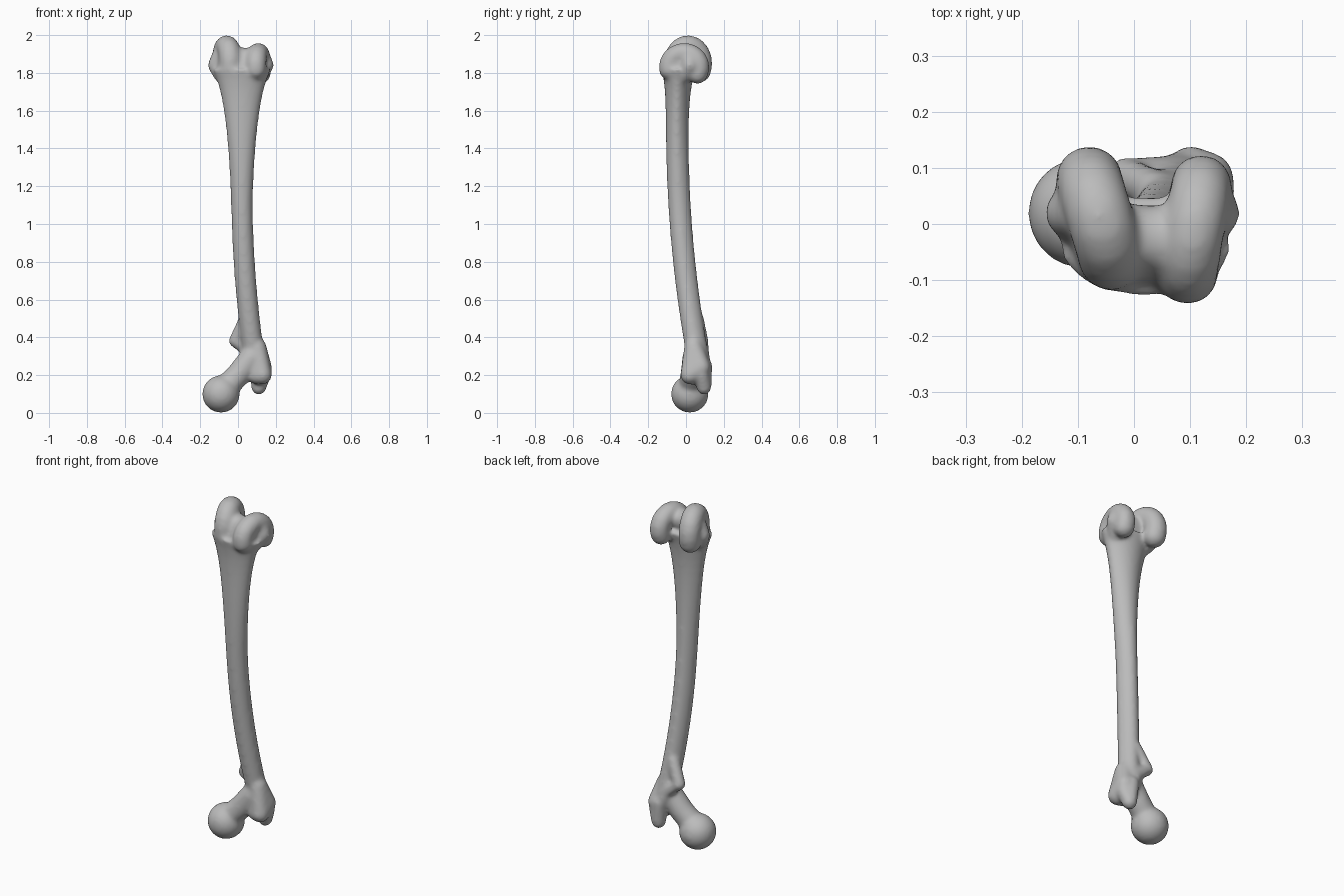
import bpy, bmesh
from math import sin, cos, pi
from mathutils import Matrix, Vector

cube = bpy.data.objects.get("Cube")
if cube:
    bpy.data.objects.remove(cube, do_unlink=True)

bone_grey = bpy.data.materials.new("bone_grey")
bone_grey.use_nodes = True
bone_grey.diffuse_color = (0.5, 0.5, 0.5, 1)
shader = bone_grey.node_tree.nodes["Principled BSDF"]
shader.inputs["Base Color"].default_value = bone_grey.diffuse_color

bone = bmesh.new()


def merge(part):
    """Move a finished part into the bone."""
    bmesh.ops.recalc_face_normals(part, faces=part.faces)
    mesh = bpy.data.meshes.new("part")
    part.to_mesh(mesh)
    part.free()
    bone.from_mesh(mesh)
    bpy.data.meshes.remove(mesh)


def hull(radius, *centres):
    """Rounded solid stretched around equal balls."""
    part = bmesh.new()
    for centre in centres:
        bmesh.ops.create_icosphere(part, subdivisions=3, radius=radius,
                                   matrix=Matrix.Translation(centre))
    if len(centres) > 1:
        points = [vert.co.copy() for vert in part.verts]
        part.clear()
        for point in points:
            part.verts.new(point)
        bmesh.ops.convex_hull(part, input=part.verts)
        loose = [vert for vert in part.verts if not vert.link_faces]
        bmesh.ops.delete(part, geom=loose, context='VERTS')
    merge(part)


def chain(radius, *centres):
    """Bent round bar through the centres."""
    for start, end in zip(centres, centres[1:]):
        hull(radius, start, end)


def shaft(bottom, top, levels=30, sides=32):
    """Bowed loft that flares towards the joint and narrows to the back."""
    part = bmesh.new()
    rings = []
    for level in range(levels + 1):
        z = bottom + (top - bottom) * level / levels
        rise = max(0, z - 1)
        flare = 0.15 * rise ** 8
        lean = 0.02 + 0.08 * max(0, 1.2 - z) ** 2
        bow = 0.075 * (1.5 - z) ** 2 - 0.046
        width = 0.057 + 0.1 * rise ** 2 + flare
        depth = 0.06 + flare
        ring = []
        for side in range(sides):
            angle = 2 * pi * side / sides
            taper = 1 - 0.15 * max(0, sin(angle))
            ring.append(part.verts.new((lean + width * cos(angle) * taper,
                                        bow + depth * sin(angle), z)))
        rings.append(ring)
    for low, high in zip(rings, rings[1:]):
        for side in range(sides):
            after = (side + 1) % sides
            part.faces.new((low[side], low[after], high[after], high[side]))
    part.faces.new(rings[0])
    part.faces.new(rings[-1])
    merge(part)


def joint_roll(back_x, front_x, centre_y, centre_z, reach, height, radius):
    """Fat roll arching from the rear bulge over the crown to the front lip."""
    path = []
    steps = 10
    for step in range(steps + 1):
        angle = pi * (1.2 * step / steps - 0.15)
        forward = (1 - cos(angle)) / 2
        path.append((back_x + (front_x - back_x) * forward,
                     centre_y + reach * cos(angle),
                     centre_z + height * sin(angle)))
    chain(radius, *path)


shaft(bottom=0.3, top=1.82)

# Ball head and neck
hull(0.1, (-0.09, 0.02, 0.1))
chain(0.065, (-0.08, 0.02, 0.12), (0, 0.035, 0.2), (0.07, 0.045, 0.29))

# Large outer knob with its tip and the crest behind the neck
hull(0.05, (0.13, 0.02, 0.2), (0.13, 0.08, 0.24), (0.1, 0.04, 0.35), (0.1, 0.03, 0.2))
hull(0.04, (0.11, 0.095, 0.135), (0.135, 0.08, 0.2), (0.1, 0.1, 0.25))
chain(0.034, (0.1, 0.1, 0.22), (0.06, 0.09, 0.32), (0, 0.085, 0.37))

# Small rear knob
hull(0.035, (-0.015, 0.085, 0.38), (0.04, 0.06, 0.5))

# Inner and outer joint rolls
joint_roll(back_x=-0.08, front_x=-0.04, centre_y=0.01, centre_z=1.85,
           reach=0.07, height=0.09, radius=0.06)
joint_roll(back_x=0.12, front_x=0.095, centre_y=-0.01, centre_z=1.83,
           reach=0.08, height=0.075, radius=0.055)

# Core between the rolls, leaving a front groove and a rear notch
hull(0.06, (-0.05, -0.04, 1.83), (0.09, -0.05, 1.83),
     (-0.05, -0.02, 1.88), (0.09, -0.03, 1.87))

# Side bumps above the joint
for side in (-1, 1):
    middle = Vector((0.015, 0.02, 1.84))
    hull(0.045, middle + Vector((side * 0.13, 0, 0)),
         middle + Vector((side * 0.1, -0.03, -0.05)),
         middle + Vector((side * 0.11, 0, 0.05)))

# Fuse everything into one smooth bone
mesh = bpy.data.meshes.new("thigh_bone")
bone.to_mesh(mesh)
bone.free()
mesh.materials.append(bone_grey)
thigh_bone = bpy.data.objects.new("thigh_bone", mesh)
bpy.context.collection.objects.link(thigh_bone)
fuse = thigh_bone.modifiers.new("fuse", 'REMESH')
fuse.mode = 'VOXEL'
fuse.voxel_size = 0.009
fuse.use_smooth_shade = True
soften = thigh_bone.modifiers.new("soften", 'SMOOTH')
soften.iterations = 18
